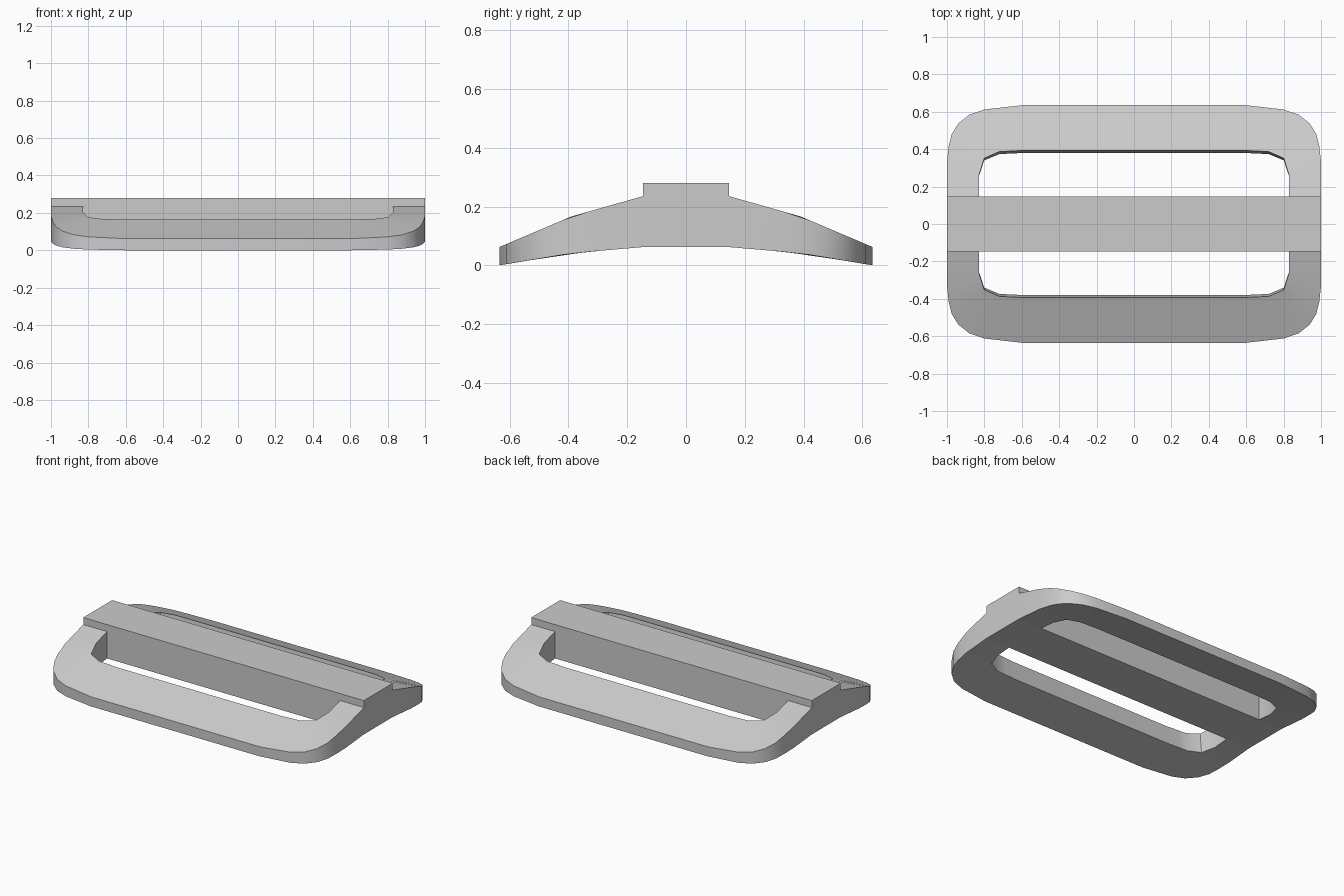
import bpy, bmesh, math

cube = bpy.data.objects.get("Cube")
if cube:
    bpy.data.objects.remove(cube, do_unlink=True)

grey = bpy.data.materials.new("light_grey")
grey.use_nodes = True
COLOUR = (0.6, 0.6, 0.6, 1)
grey.diffuse_color = COLOUR
grey.node_tree.nodes["Principled BSDF"].inputs["Base Color"].default_value = COLOUR

BAR_Y = 0.147
BASE_Z = 0.062


def height(y, table):
    """Piecewise linear height across the arched frame."""
    for (y0, z0), (y1, z1) in zip(table, table[1:]):
        if y <= y1:
            return z0 + (z1 - z0) * (y - y0) / (y1 - y0)
    return table[-1][1]


TOP = [(BAR_Y, 0.235), (0.39, 0.166), (0.635, 0.062)]
BOTTOM = [(BAR_Y, BASE_Z), (0.39, 0.041), (0.635, 0.0)]

# matching slot-edge and rim points around one quarter of the frame
SLOT = [(0.83, BAR_Y), (0.83, 0.26), (0.815, 0.305), (0.805, 0.34), (0.80, 0.352),
        (0.72, 0.387), (0.66, 0.39), (0.58, 0.394), (0, 0.394)]
RIM = [(1, BAR_Y), (1, 0.33), (0.99, 0.42), (0.975, 0.48), (0.94, 0.537),
       (0.88, 0.585), (0.80, 0.612), (0.60, 0.635), (0, 0.635)]


def finish(name, bm):
    bmesh.ops.recalc_face_normals(bm, faces=bm.faces)
    mesh = bpy.data.meshes.new(name)
    bm.to_mesh(mesh)
    bm.free()
    mesh.materials.append(grey)
    ob = bpy.data.objects.new(name, mesh)
    bpy.context.collection.objects.link(ob)
    return ob


# arched frame: four-cornered sections swept round a quarter, then mirrored
bm = bmesh.new()
sections = []
for (sx, sy), (rx, ry) in zip(SLOT, RIM):
    low_y = sy - 0.055 * max(0, sy - BAR_Y)
    points = [(sx, sy, height(sy, TOP)), (rx, ry, height(ry, TOP)),
              (rx, ry, height(ry, BOTTOM)), (sx, low_y, height(low_y, BOTTOM))]
    sections.append([bm.verts.new(p) for p in points])
for a, b in zip(sections, sections[1:]):
    for i in range(4):
        j = (i + 1) % 4
        bm.faces.new((a[i], a[j], b[j], b[i]))
frame = finish("arched_frame", bm)
mirror = frame.modifiers.new("mirror_quarters", 'MIRROR')
mirror.use_axis = (True, True, False)

# raised crossbar between the two strap slots
bm = bmesh.new()
bmesh.ops.create_cube(bm, size=1)
bar_top = 0.28
for v in bm.verts:
    v.co = (v.co.x * 2, v.co.y * 2 * BAR_Y, bar_top if v.co.z > 0 else BASE_Z)
finish("crossbar", bm)

# smooth rounded rim with crisp edges
bpy.ops.object.select_all(action='DESELECT')
frame.select_set(True)
bpy.context.view_layer.objects.active = frame
bpy.ops.object.shade_smooth_by_angle(angle=math.radians(25))
